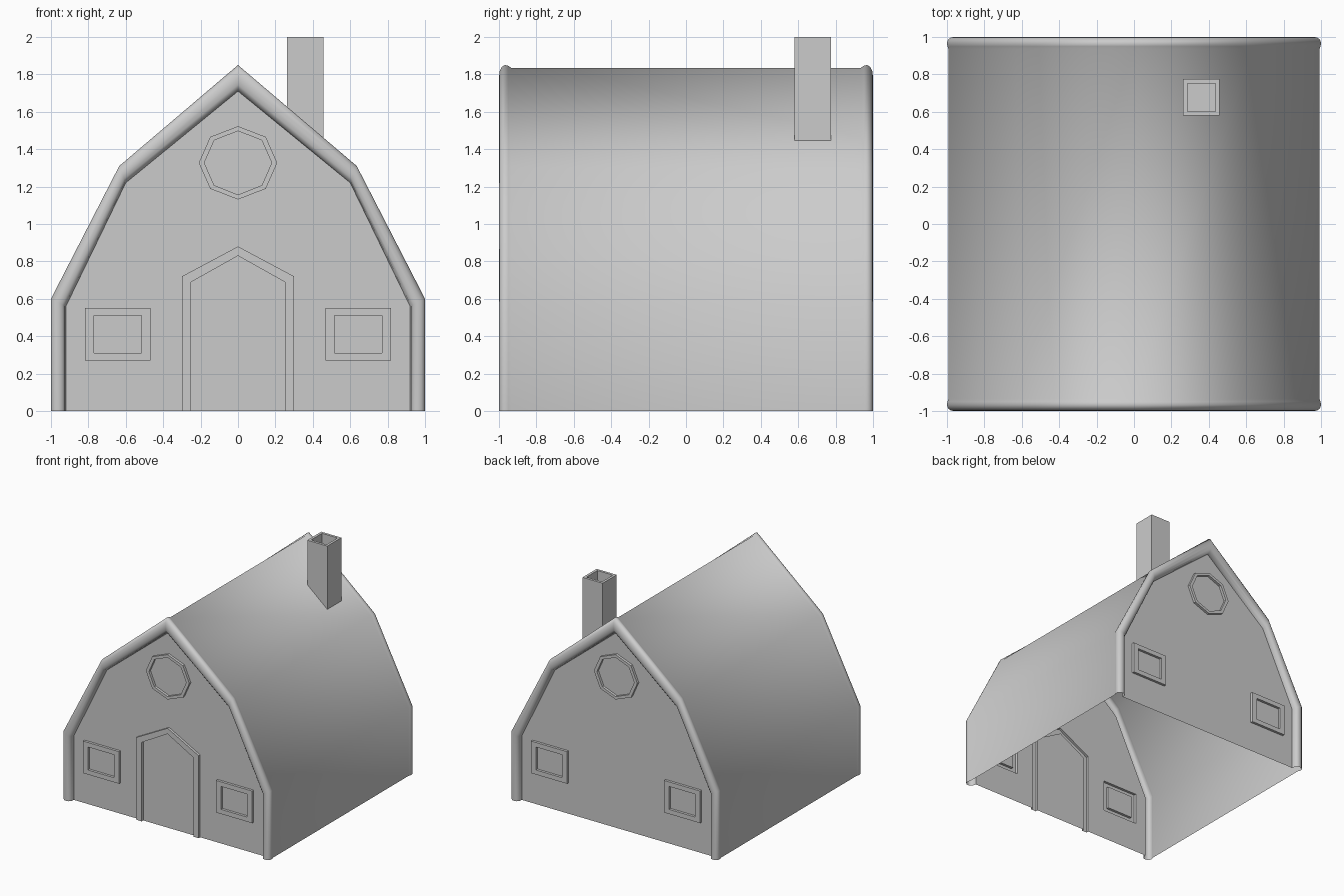
import bpy, bmesh
from math import sin, cos, pi, radians

if "Cube" in bpy.data.objects:
    bpy.data.objects.remove(bpy.data.objects["Cube"])

WALL, FRAME = 0.95, 0.972     # distance of gable wall and frame fronts from centre


def mirror(half):
    """Complete a left-right symmetric chain whose last point lies on x = 0."""
    return half + [(-x, z) for x, z in half[-2::-1]]


def finish(name, bm, angle=None):
    bmesh.ops.recalc_face_normals(bm, faces=bm.faces)
    me = bpy.data.meshes.new(name)
    bm.to_mesh(me)
    bm.free()
    ob = bpy.data.objects.new(name, me)
    bpy.context.collection.objects.link(ob)
    if angle:
        bpy.ops.object.select_all(action='DESELECT')
        ob.select_set(True)
        bpy.context.view_layer.objects.active = ob
        bpy.ops.object.shade_smooth_by_angle(angle=radians(angle))
    return ob


def bridge(bm, rings, closed):
    for a, b in zip(rings, rings[1:]):
        n = len(a)
        for i in range(n if closed else n - 1):
            j = (i + 1) % n
            bm.faces.new((a[i], a[j], b[j], b[i]))


OUTER = mirror([(-1, 0), (-1, 0.6), (-0.635, 1.31), (0, 1.85)])
INNER = mirror([(-0.92, 0), (-0.92, 0.56), (-0.6, 1.22), (0, 1.71)])
DOOR_OUT = mirror([(-0.30, 0), (-0.30, 0.72), (0, 0.88)])
DOOR_IN = mirror([(-0.25, 0), (-0.25, 0.69), (0, 0.83)])


def octagon(rx, rz):
    return [(rx * sin(i * pi / 4), 1.327 + rz * cos(i * pi / 4)) for i in range(8)]


def rect(cx, cz, w, h):
    return [(cx + sx * w, cz + sz * h) for sx, sz in ((-1, -1), (1, -1), (1, 1), (-1, 1))]


WINDOWS = [("round_window", octagon(0.21, 0.196), octagon(0.18, 0.17))]
for side, cx in (("left", -0.643), ("right", 0.643)):
    WINDOWS.append((side + "_window", rect(cx, 0.41, 0.174, 0.14), rect(cx, 0.41, 0.126, 0.1)))

# Roof, side walls and rounded gable trim: one swept skin
section = [(1, .95), (.93, .98), (.75, .996), (.5, 1), (.25, .997), (.07, .985),
           (0, .968), (.03, .95), (.11, .935)]
section = [(t, -y) for t, y in section] + section[::-1]
bm = bmesh.new()
rings = [[bm.verts.new((o[0] + (n[0] - o[0]) * t, y, o[1] + (n[1] - o[1]) * t))
          for o, n in zip(OUTER, INNER)] for t, y in section]
bridge(bm, rings, False)
roof = finish("roof_and_trim", bm)
for p in roof.data.polygons:
    p.use_smooth = True
# Keep the eaves and the ridge profile crisp along the long middle span
for e in roof.data.edges:
    a, b = (roof.data.vertices[i].co for i in e.vertices)
    if abs(a.y - b.y) > 1 and 0.5 < a.z < 0.7 or abs(a.y - b.y) > 1 and a.z > 1.7:
        e.use_edge_sharp = True


def frame(name, s, outer, inner, closed):
    """Raised frame with a flush panel, set into the gable wall."""
    bm = bmesh.new()
    rings = [[bm.verts.new((x, s * y, z)) for x, z in chain]
             for chain, y in ((outer, WALL), (outer, FRAME), (inner, FRAME), (inner, WALL))]
    bridge(bm, rings, closed)
    bm.faces.new(rings[-1])
    finish(name, bm)


def gable(name, s, contour):
    """Flat gable wall with window openings."""
    bm = bmesh.new()
    for loop in [contour] + [w[1] for w in WINDOWS]:
        vs = [bm.verts.new((x, s * WALL, z)) for x, z in loop]
        for i in range(len(vs)):
            bm.edges.new((vs[i - 1], vs[i]))
    bmesh.ops.triangle_fill(bm, edges=bm.edges[:], use_beauty=True, use_dissolve=False,
                            normal=(0, s, 0))
    finish(name, bm)


# Gable walls, windows on both ends, door on the front only
gable("front_wall", -1, INNER + DOOR_OUT[::-1])
gable("back_wall", 1, INNER)
for end, s in (("front", -1), ("back", 1)):
    for name, outer, inner in WINDOWS:
        frame(end + "_" + name, s, outer, inner, True)
frame("front_door", -1, DOOR_OUT, DOOR_IN, False)

# Chimney: sloped foot on the roof, hollow top
bm = bmesh.new()
cx, cy, h = 0.36, 0.677, 0.097
rings = []
for r, z in ((h, None), (h, 2), (h - 0.022, 2), (h - 0.022, 1.82)):
    rings.append([bm.verts.new((x, y, 1.835 - 0.853 * x if z is None else z))
                  for x, y in rect(cx, cy, r, r)])
bridge(bm, rings, True)
bm.faces.new(rings[-1])
finish("chimney", bm)
